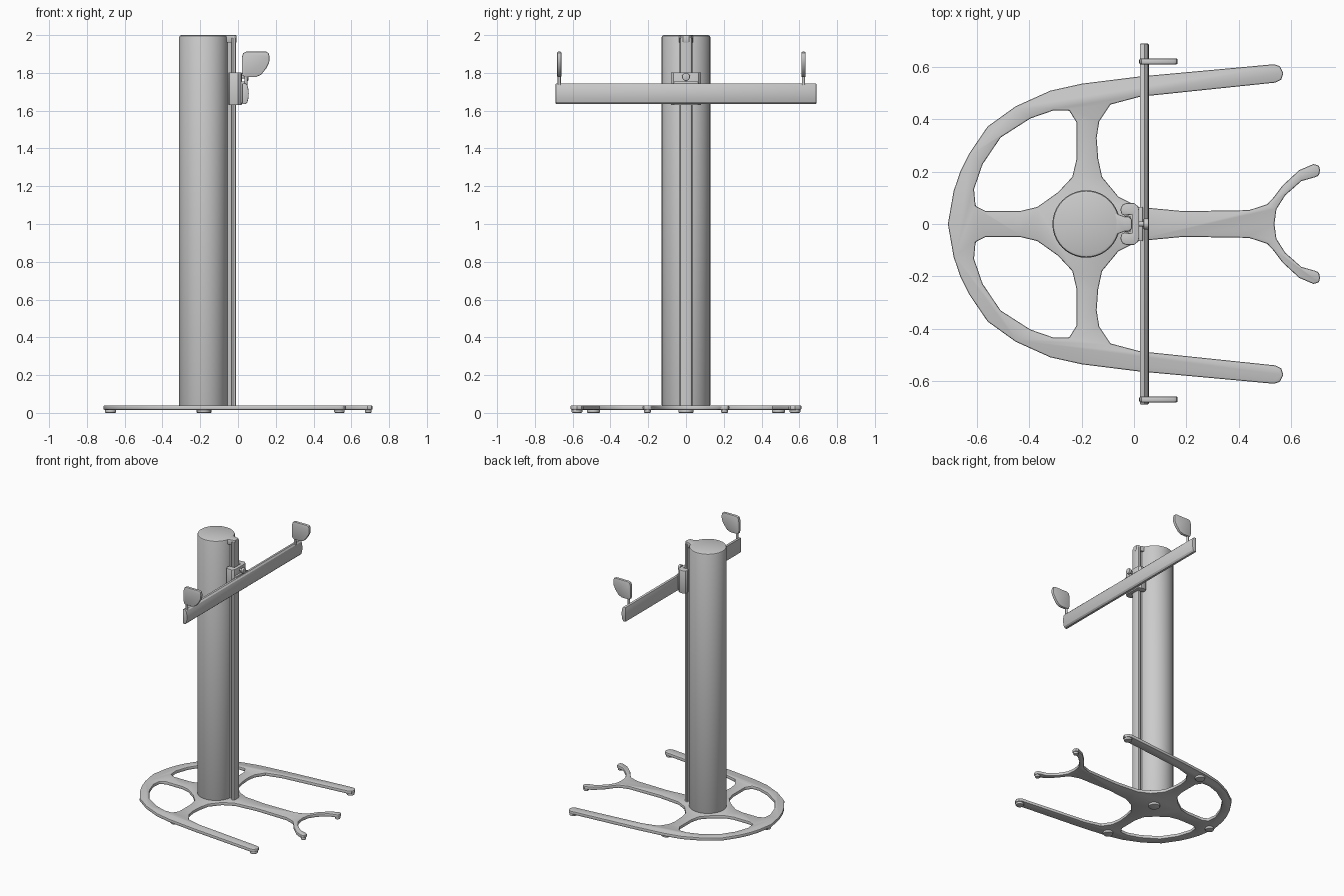
import bpy, bmesh, math
from mathutils import Matrix, Vector

if "Cube" in bpy.data.objects:
    bpy.data.objects.remove(bpy.data.objects["Cube"])

grey = bpy.data.materials.new("light_grey")
grey.diffuse_color = (0.6, 0.6, 0.6, 1)
grey.use_nodes = True
grey.node_tree.nodes["Principled BSDF"].inputs["Base Color"].default_value = grey.diffuse_color


def finish(name, bm, bevel=0.0, segments=2):
    """Round the hard edges, then turn the bmesh into an object."""
    bmesh.ops.recalc_face_normals(bm, faces=bm.faces)
    if bevel:
        hard = [e for e in bm.edges if len(e.link_faces) == 2 and e.calc_face_angle() > 0.8]
        bmesh.ops.bevel(bm, geom=hard, offset=bevel, segments=segments, profile=0.5,
                        affect='EDGES', clamp_overlap=False)
    me = bpy.data.meshes.new(name)
    bm.to_mesh(me)
    bm.free()
    ob = bpy.data.objects.new(name, me)
    bpy.context.collection.objects.link(ob)
    me.materials.append(grey)
    bpy.ops.object.select_all(action='DESELECT')
    ob.select_set(True)
    bpy.context.view_layer.objects.active = ob
    bpy.ops.object.shade_smooth_by_angle(angle=math.radians(28))
    return ob


def prism(name, loops, lo, hi, bevel=0.0, along_y=False):
    """Extrude flat outlines (first outer, then holes) along z or y."""
    bm = bmesh.new()
    edges = []
    for loop in loops:
        vs = [bm.verts.new((x, y, 0)) for x, y in loop]
        edges += [bm.edges.new((vs[i - 1], vs[i])) for i in range(len(vs))]
    bmesh.ops.triangle_fill(bm, use_beauty=True, edges=edges, normal=(0, 0, 1))
    bmesh.ops.dissolve_limit(bm, angle_limit=0.01, verts=bm.verts, edges=bm.edges)
    bmesh.ops.translate(bm, verts=bm.verts, vec=(0, 0, lo))
    new = bmesh.ops.extrude_face_region(bm, geom=bm.faces[:], use_keep_orig=True)["geom"]
    bmesh.ops.translate(bm, verts=[v for v in new if isinstance(v, bmesh.types.BMVert)],
                        vec=(0, 0, hi - lo))
    if along_y:  # profile (x, z), depth along y
        for v in bm.verts:
            v.co = Vector((v.co.x, v.co.z, v.co.y))
    return finish(name, bm, bevel)


def rod(name, a, b, radius, sides=20, bevel=0.0):
    a, b = Vector(a), Vector(b)
    bm = bmesh.new()
    turn = (b - a).to_track_quat('Z', 'Y').to_matrix().to_4x4()
    bmesh.ops.create_cone(bm, cap_ends=True, segments=sides, radius1=radius, radius2=radius,
                          depth=(b - a).length, matrix=Matrix.Translation((a + b) / 2) @ turn)
    return finish(name, bm, bevel)


def mirrored(half):
    """Close a half outline across y = 0."""
    return half + [(x, -y) for x, y in reversed(half) if y != 0]


# Base plate: curved back, two arms, spokes and a forked middle leg
outline = [(-.712, 0), (-.69, .126), (-.665, .2), (-.632, .267), (-.56, .373), (-.453, .45),
           (-.32, .51), (-.198, .537), (.02, .564), (.535, .611), (.558, .604), (.571, .577),
           (.563, .552), (.541, .541), (.023, .487), (-.09, .457), (-.133, .392),
           (-.143, .33), (-.137, .25), (-.122, .18), (-.06, .105), (.02, .065), (.19, .049),
           (.44, .053), (.51, .076), (.535, .103), (.568, .147), (.632, .206), (.686, .229),
           (.707, .224), (.712, .206), (.707, .185), (.693, .179), (.64, .164), (.579, .11),
           (.545, .057), (.537, 0)]
hole = [(-.248, .434), (-.22, .389), (-.22, .248), (-.236, .18), (-.29, .122), (-.37, .065),
        (-.434, .05), (-.568, .05), (-.606, .069), (-.612, .133), (-.579, .229), (-.51, .331),
        (-.396, .404), (-.309, .434)]
prism("base_plate", [mirrored(outline), hole, [(x, -y) for x, y in hole]], .016, .04, .006)

# Feet under the base
feet = [(-.675, 0, .03), (-.18, 0, .04)]
for s in (-1, 1):
    feet += [(-.18, s * .49, .035), (.537, s * .577, .028), (.69, s * .204, .018)]
for i, (x, y, r) in enumerate(feet):
    rod(f"foot_{i + 1}", (x, y, 0), (x, y, .02), r, 24, .005)

# Round column
rod("column", (-.183, 0, .03), (-.183, 0, 2), .129, 40, .012)

# T-shaped slide rail on the column, with its top bracket
rail = [(-.07, .02), (-.034, .014), (-.034, .03), (-.026, .034), (-.014, .03), (-.01, .02)]
prism("slide_rail", [mirrored(rail)], .035, 1.985)
cap = [(-.08, .045), (-.035, .028), (-.018, .028), (-.008, .016)]
prism("rail_top_bracket", [mirrored(cap)], 1.96, 2.0, .005)

# Carriage wrapped round the rail, its clamp plate and knob
carriage = [(.02, .05), (.016, .067), (0, .08), (-.03, .08), (-.045, .073), (-.052, .055),
            (-.048, .038), (-.038, .033), (-.006, .036)]
prism("carriage", [mirrored(carriage)], 1.63, 1.803, .004)
prism("clamp_plate", [mirrored([(.01, .065), (.034, .065)])], 1.64, 1.755, .003)
rod("knob_stem", (.01, 0, 1.779), (.045, 0, 1.779), .01, 16)
rod("knob", (.036, 0, 1.779), (.056, 0, 1.779), .021, 24, .005)

# Cross bar with a bowed front face
bar = [(.022, 1.635), (.04, 1.635), (.05, 1.645), (.055, 1.665), (.057, 1.69),
       (.055, 1.715), (.05, 1.735), (.04, 1.745), (.022, 1.745)]
prism("cross_bar", [bar], -.69, .69, .004, along_y=True)

# Paddle and stem at each end of the bar
paddle = [(.042, 1.912), (.15, 1.912), (.162, 1.905), (.167, 1.885), (.165, 1.855),
          (.15, 1.825), (.122, 1.79), (.095, 1.778), (.036, 1.778), (.024, 1.787),
          (.02, 1.805), (.021, 1.885), (.028, 1.905)]
for side, y in (("front", -.671), ("back", .622)):
    prism(f"{side}_paddle", [paddle], y - .011, y + .011, .005, along_y=True)
    rod(f"{side}_paddle_stem", (.042, y, 1.735), (.042, y, 1.785), .008, 16)
